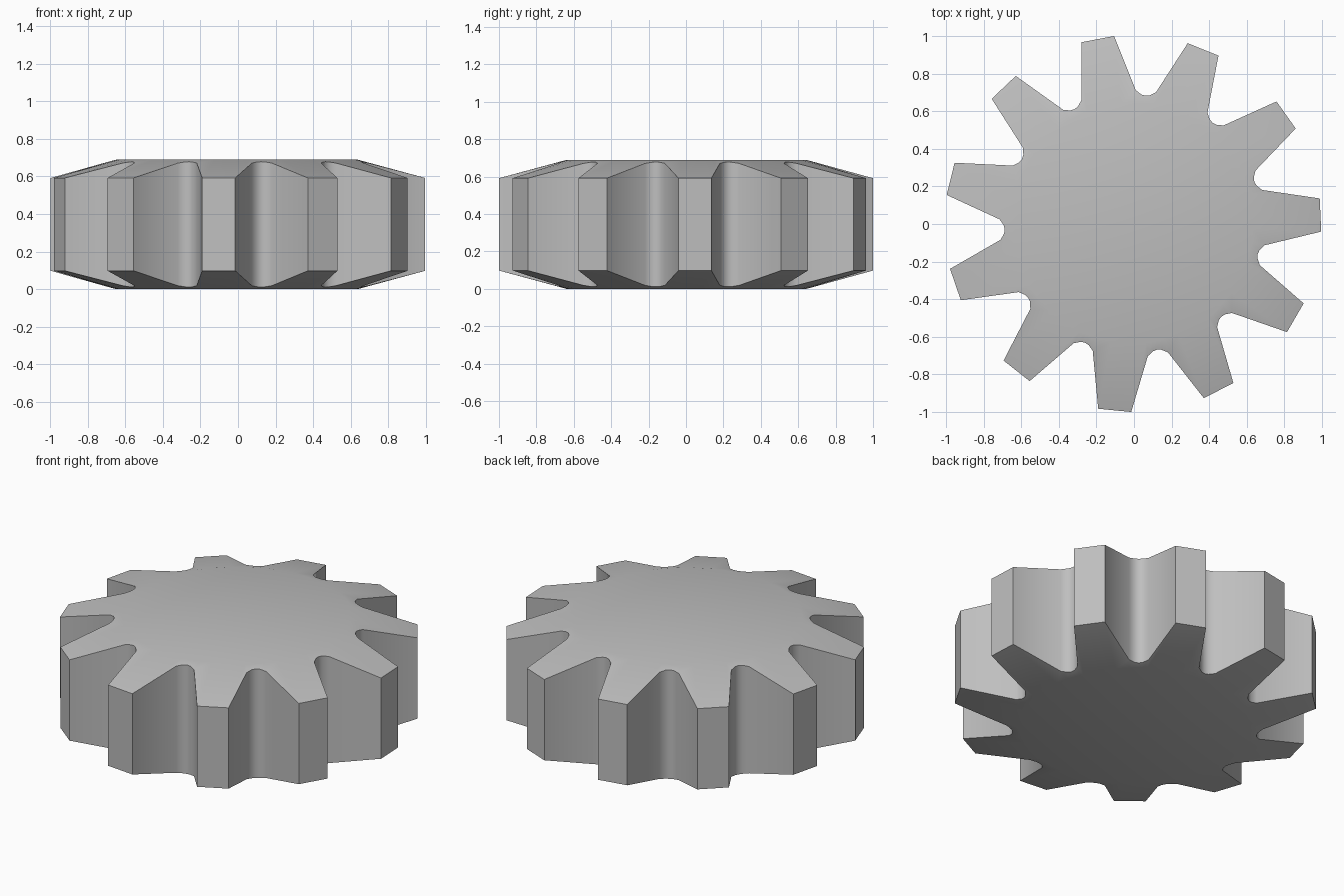
import bpy, bmesh
from math import radians, sin, cos

cube = bpy.data.objects.get("Cube")
if cube:
    bpy.data.objects.remove(cube, do_unlink=True)

TEETH = 11
HEIGHT = 0.69
CAP_R, TIP_R = 0.64, 1.0025      # flat disc and tooth tip radii
DROP = 0.098                     # taper of each face at the tooth tips
PHASE = 2.6                      # direction of the first tooth, degrees
CENTRE = (-0.0055, 0.0025)
PITCH = 360 / TEETH

# One tooth and the rounded valley after it: (degrees from tooth centre, radius)
valley = PITCH / 2
tooth = [(-5.05, TIP_R), (5.05, TIP_R),
         (valley - 4.4, 0.71), (valley - 1.9, 0.688), (valley, 0.683),
         (valley + 1.9, 0.688), (valley + 4.4, 0.71)]
outline = [(radians(PHASE + i * PITCH + a), r) for i in range(TEETH) for a, r in tooth]


def point(a, r, z):
    return (CENTRE[0] + r * cos(a), CENTRE[1] + r * sin(a), z)


def inset(r):
    return DROP * (r - CAP_R) / (TIP_R - CAP_R)


# Rings from the bottom disc, out round the teeth, to the top disc
bm = bmesh.new()
rings = [
    [bm.verts.new(point(a, CAP_R, 0)) for a, r in outline],
    [bm.verts.new(point(a, r, inset(r))) for a, r in outline],
    [bm.verts.new(point(a, r, HEIGHT - inset(r))) for a, r in outline],
    [bm.verts.new(point(a, CAP_R, HEIGHT)) for a, r in outline],
]
n = len(outline)
for low, high in zip(rings, rings[1:]):
    for i in range(n):
        j = (i + 1) % n
        bm.faces.new((low[i], low[j], high[j], high[i]))
bm.faces.new(rings[-1])
bm.faces.new(rings[0][::-1])
bmesh.ops.recalc_face_normals(bm, faces=bm.faces)

mesh = bpy.data.meshes.new("gear_wheel")
bm.to_mesh(mesh)
bm.free()
gear = bpy.data.objects.new("gear_wheel", mesh)
bpy.context.collection.objects.link(gear)

# Plain grey metal
grey = bpy.data.materials.new("plain_grey")
grey.use_nodes = True
colour = (0.52, 0.52, 0.52, 1)
grey.diffuse_color = colour
grey.node_tree.nodes["Principled BSDF"].inputs["Base Color"].default_value = colour
mesh.materials.append(grey)

# Smooth valleys and tapered faces, crisp rims and tooth tips
bpy.ops.object.select_all(action="DESELECT")
gear.select_set(True)
bpy.context.view_layer.objects.active = gear
bpy.ops.object.shade_smooth_by_angle(angle=radians(50))
